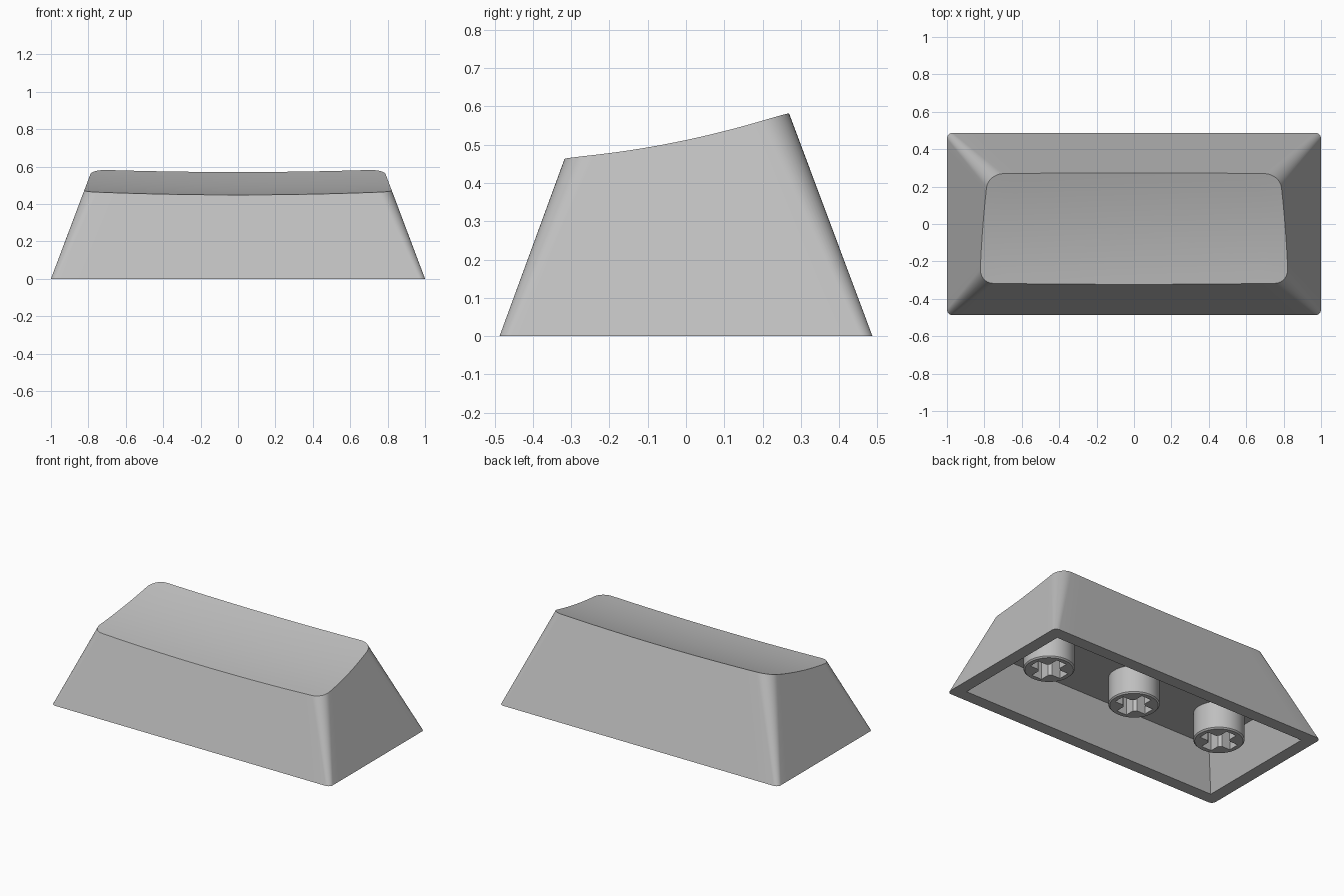
import bpy, bmesh
from math import sin, cos, pi

cube = bpy.data.objects.get("Cube")
if cube:
    bpy.data.objects.remove(cube, do_unlink=True)

grey = bpy.data.materials.new("light_grey_plastic")
grey.use_nodes = True
COLOR = (0.52, 0.52, 0.52, 1)
grey.diffuse_color = COLOR
grey.node_tree.nodes["Principled BSDF"].inputs["Base Color"].default_value = COLOR

CEILING = 0.25     # height of the hollow inside
LOFT = 0.6         # height at which the upper outline is defined
CORNER, SIDE = 10, 16


def finish(bm, name):
    bmesh.ops.recalc_face_normals(bm, faces=bm.faces)
    mesh = bpy.data.meshes.new(name)
    bm.to_mesh(mesh)
    bm.free()
    mesh.materials.append(grey)
    obj = bpy.data.objects.new(name, mesh)
    bpy.context.collection.objects.link(obj)
    bpy.ops.object.select_all(action='DESELECT')
    obj.select_set(True)
    bpy.context.view_layer.objects.active = obj
    bpy.ops.object.shade_smooth_by_angle(angle=pi / 6)
    return obj


def outline(hx, y0, y1, r):
    """Rounded rectangle, counter-clockwise, with a fixed point count."""
    centres = [(hx - r, y1 - r), (r - hx, y1 - r), (r - hx, y0 + r), (hx - r, y0 + r)]
    pts = []
    for k, (cx, cy) in enumerate(centres):
        for i in range(CORNER + 1):
            a = (k + i / CORNER) * pi / 2
            pts.append((cx + r * cos(a), cy + r * sin(a)))
        nx, ny = centres[(k + 1) % 4]
        a = (k + 1) * pi / 2
        ex, ey = nx + r * cos(a), ny + r * sin(a)
        sx, sy = pts[-1]
        pts += [(sx + (ex - sx) * i / SIDE, sy + (ey - sy) * i / SIDE) for i in range(1, SIDE)]
    return pts


def dish(x, y):
    """Height of the scooped top."""
    return 0.512 + 0.2156 * y + 0.212 * y * y - 0.016 * (1 - (x / 0.8) ** 2)


def bridge(bm, a, b):
    n = len(a)
    for i in range(n):
        j = (i + 1) % n
        bm.faces.new((a[i], a[j], b[j], b[i]))


def add_ring(bm, pts, z):
    return [bm.verts.new((x, y, z)) for x, y in pts]


# Cap shell: tapered walls trimmed by the dished top, hollow underneath
bm = bmesh.new()
base = outline(1.0, -0.487, 0.487, 0.03)
upper = outline(0.774, -0.267, 0.2625, 0.085)
rim = []
for (x0, y0), (x1, y1) in zip(base, upper):
    t = 0.9
    for _ in range(12):
        x, y = x0 + (x1 - x0) * t, y0 + (y1 - y0) * t
        t = dish(x, y) / LOFT
    rim.append((x, y))

base_ring = add_ring(bm, base, 0)
previous = [bm.verts.new((x, y, dish(x, y))) for x, y in rim]
bridge(bm, base_ring, previous)

# Scooped top as shrinking rings around the middle
MID = -0.02
for s in (0.85, 0.7, 0.55, 0.4, 0.25, 0.1):
    ring = []
    for x, y in rim:
        px, py = x * s, MID + (y - MID) * s
        ring.append(bm.verts.new((px, py, dish(px, py))))
    bridge(bm, previous, ring)
    previous = ring
bm.faces.new(previous)

# Flat rim, inner walls and ceiling
inner_ring = add_ring(bm, outline(0.92, -0.407, 0.407, 0), 0)
ceiling_ring = add_ring(bm, outline(0.83, -0.316, 0.316, 0), CEILING)
bridge(bm, inner_ring, base_ring)
bridge(bm, ceiling_ring, inner_ring)
bmesh.ops.remove_doubles(bm, verts=inner_ring + ceiling_ring, dist=0.0001)
bm.faces.new([v for v in ceiling_ring if v.is_valid])
finish(bm, "cap_shell")


# Stems with a cross-shaped socket
def stem(name, cx):
    bm = bmesh.new()
    radius, bottom, bevel = 0.148, 0.07, 0.008
    arm, half, cut = 0.112, 0.036, 0.016
    quarter = [(arm, -half), (arm, half), (half + cut, half), (half, half + cut)]
    cross = []
    for k in range(4):
        c, s = round(cos(k * pi / 2)), round(sin(k * pi / 2))
        cross += [(cx + x * c - y * s, x * s + y * c) for x, y in quarter]

    def circle(r):
        return [(cx + r * cos(i * pi / 24), r * sin(i * pi / 24)) for i in range(48)]

    tip = add_ring(bm, circle(radius - bevel), bottom)
    low = add_ring(bm, circle(radius), bottom + bevel)
    top = add_ring(bm, circle(radius), CEILING + 0.005)
    socket = add_ring(bm, cross, bottom)
    socket_top = add_ring(bm, cross, CEILING + 0.005)
    bridge(bm, tip, low)
    bridge(bm, low, top)
    bridge(bm, socket_top, socket)
    edges = [bm.edges.get((r[i - 1], r[i])) for r in (tip, socket) for i in range(len(r))]
    bmesh.ops.triangle_fill(bm, edges=edges, use_beauty=True)
    finish(bm, name)


for label, x in (("right", -0.64), ("centre", 0.0), ("left", 0.64)):
    stem(label + "_stem", x)
